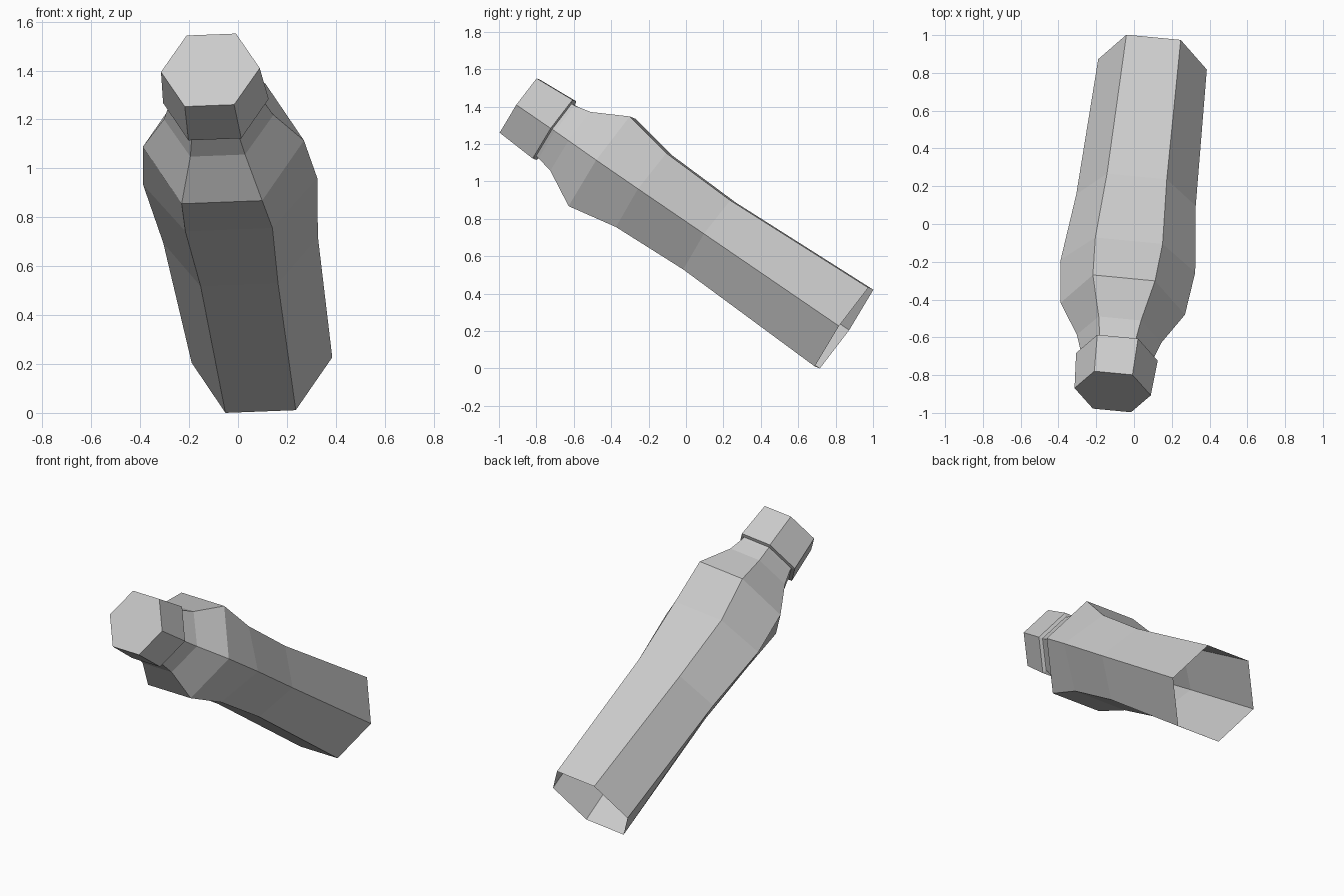
import bpy, bmesh, math
from mathutils import Vector

cube = bpy.data.objects.get("Cube")
if cube:
    bpy.data.objects.remove(cube)

grey = bpy.data.materials.new("plain_grey")
grey.use_nodes = True
colour = (0.6, 0.6, 0.6, 1)
grey.diffuse_color = colour
grey.node_tree.nodes["Principled BSDF"].inputs["Base Color"].default_value = colour

# Tilted long axis, from the cap to the open base
START = Vector((-0.113, -0.888, 1.402))
END = Vector((0.098, 0.845, 0.216))
AXIS = (END - START).normalized()
SIDE = Vector((0.995, -0.087, 0.033))
SIDE = (SIDE - AXIS * SIDE.dot(AXIS)).normalized()
UP = SIDE.cross(AXIS)


def hex_shell(name, stations, close_start=False):
    """Loft hexagons; each station is (distance, width radius, depth radius)."""
    bm = bmesh.new()
    rings = []
    for dist, wide, deep in stations:
        ring = []
        for i in range(6):
            a = i * math.tau / 6
            ring.append(bm.verts.new(START + AXIS * dist + SIDE * wide * math.cos(a)
                                     + UP * deep * math.sin(a)))
        rings.append(ring)
    for r, s in zip(rings, rings[1:]):
        for i in range(6):
            j = (i + 1) % 6
            bm.faces.new((r[i], s[i], s[j], r[j]))
    if close_start:
        bm.faces.new(rings[0])
    bm.normal_update()
    # Outer walls face away from the axis
    wall = bm.faces[:][0]
    out = wall.calc_center_median() - START
    out -= AXIS * out.dot(AXIS)
    if wall.normal.dot(out) < 0:
        bmesh.ops.reverse_faces(bm, faces=bm.faces[:])
    mesh = bpy.data.meshes.new(name)
    bm.to_mesh(mesh)
    bm.free()
    mesh.materials.append(grey)
    obj = bpy.data.objects.new(name, mesh)
    bpy.context.collection.objects.link(obj)
    return obj


# Closed cap with a small lip turned in to the neck
hex_shell("cap", [(0, 0.203, 0.203), (0.225, 0.217, 0.219), (0.232, 0.195, 0.195)], True)

# Neck, shoulder, flattened grip and open base
hex_shell("bottle_body", [
    (0.232, 0.195, 0.195),
    (0.25, 0.197, 0.197),
    (0.342, 0.225, 0.220),
    (0.535, 0.331, 0.335),
    (0.81, 0.358, 0.276),
    (1.235, 0.318, 0.258),
    ((END - START).length, 0.289, 0.294),
])
